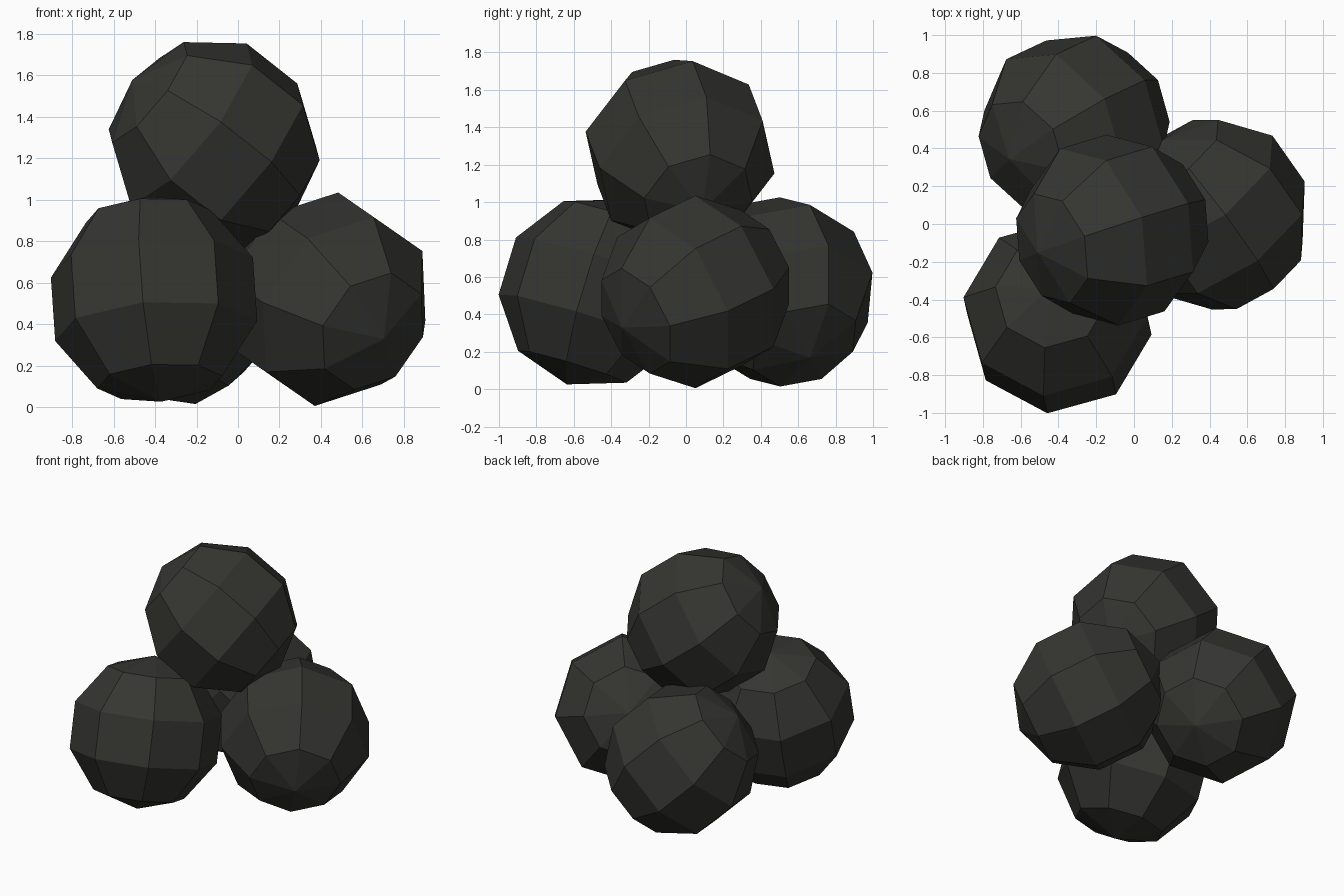
import bpy, bmesh
from mathutils import Matrix, Vector

if "Cube" in bpy.data.objects:
    bpy.data.objects.remove(bpy.data.objects["Cube"])

RADIUS = 0.518

stone = bpy.data.materials.new("dark_stone")
stone.diffuse_color = (0.035, 0.035, 0.031, 1)
stone.use_nodes = True
stone.node_tree.nodes["Principled BSDF"].inputs["Base Color"].default_value = stone.diffuse_color


def ball(name, centre, pole, seam):
    """Faceted ball: pole sets its axis, seam the direction of one meridian."""
    z = Vector(pole).normalized()
    y = z.cross(Vector(seam)).normalized()
    x = y.cross(z)
    turn = Matrix((x, y, z)).transposed().to_4x4()

    bm = bmesh.new()
    bmesh.ops.create_uvsphere(bm, u_segments=8, v_segments=5, radius=RADIUS,
                              matrix=Matrix.Translation(centre) @ turn)
    mesh = bpy.data.meshes.new(name)
    bm.to_mesh(mesh)
    bm.free()
    mesh.materials.append(stone)
    bpy.context.collection.objects.link(bpy.data.objects.new(name, mesh))


# Three balls on the ground, each rolled differently
ball("front_ball", (-0.405, -0.487, 0.52), (-0.065, 0.29, 0.955), (-0.13, -0.951, 0.28))
ball("right_ball", (0.427, 0.05, 0.52), (0.534, -0.76, -0.37), (0.29, -0.249, 0.925))
ball("back_ball", (-0.317, 0.503, 0.52), (-0.663, -0.31, 0.681), (0.549, 0.427, 0.72))

# Ball resting on top of the other three
ball("top_ball", (-0.115, -0.032, 1.265), (-0.764, -0.232, 0.605), (0.075, -0.976, 0.206))
